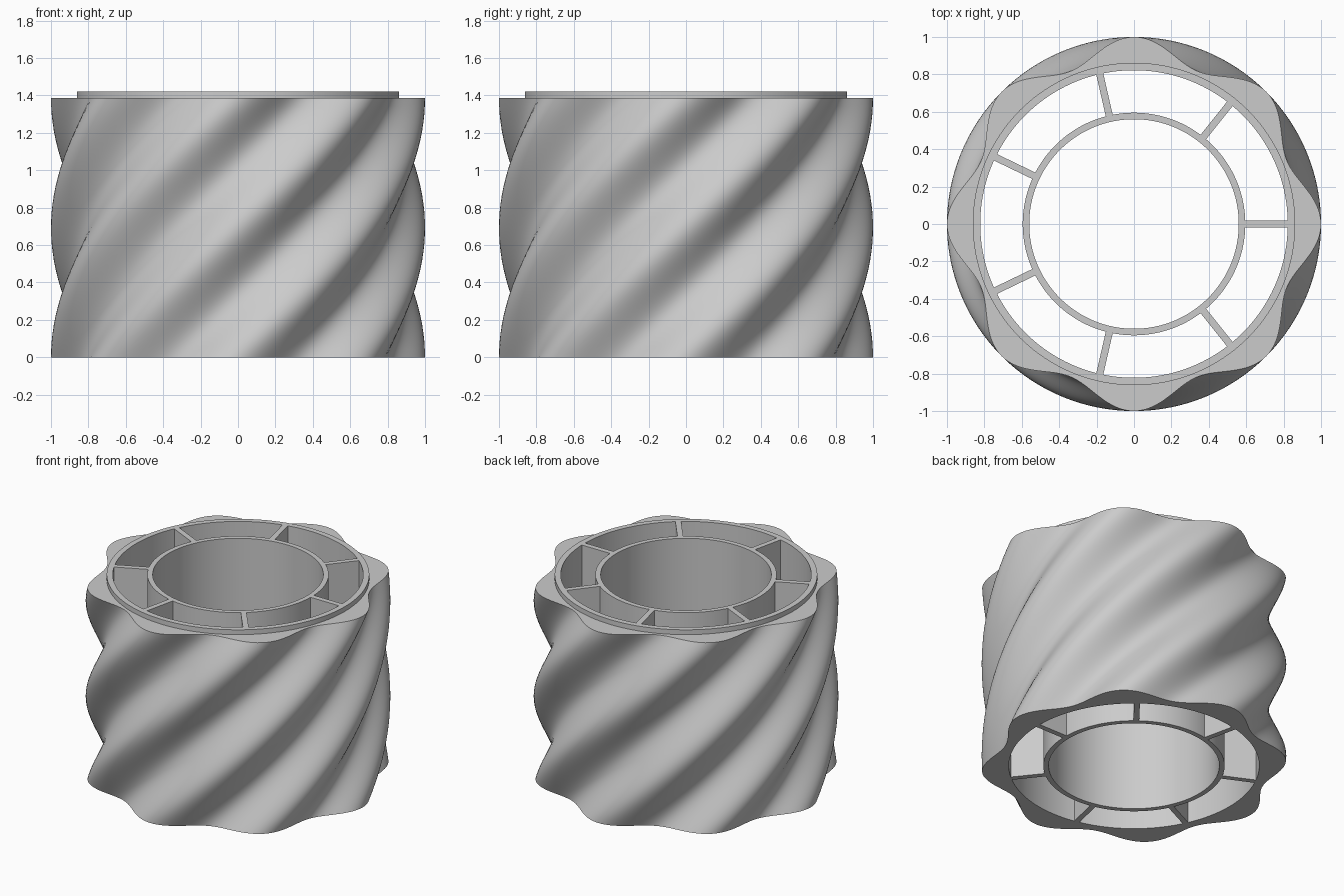
import bpy
import bmesh
from math import cos, sin, pi, tau, radians
from mathutils import Matrix

if "Cube" in bpy.data.objects:
    bpy.data.objects.remove(bpy.data.objects["Cube"], do_unlink=True)

SEGMENTS = 256
LOBES = 8
RIBS = 7
BODY_TOP = 1.385
TOP = 1.42
TWIST = pi / 2          # total turn of the lobes from bottom to top
LAYERS = 32

grey = bpy.data.materials.new("Plain grey")
grey.use_nodes = True
grey.diffuse_color = (0.6, 0.6, 0.6, 1)
grey.node_tree.nodes["Principled BSDF"].inputs["Base Color"].default_value = (0.6, 0.6, 0.6, 1)


def finish(bm, name, smooth=True):
    """Turn a bmesh into a named, coloured object."""
    bmesh.ops.recalc_face_normals(bm, faces=bm.faces)
    mesh = bpy.data.meshes.new(name)
    bm.to_mesh(mesh)
    bm.free()
    mesh.materials.append(grey)
    obj = bpy.data.objects.new(name, mesh)
    bpy.context.collection.objects.link(obj)
    if smooth:
        bpy.ops.object.select_all(action='DESELECT')
        obj.select_set(True)
        bpy.context.view_layer.objects.active = obj
        bpy.ops.object.shade_smooth_by_angle(angle=radians(30))
    return obj


def closed_shell(name, rows, shift=0):
    """Loft (radius, wave, z, turn) rows into a tube wall; the last row joins the first."""
    bm = bmesh.new()
    loops = []
    for radius, wave, z, turn in rows:
        loop = []
        for i in range(SEGMENTS):
            a = tau * i / SEGMENTS
            r = radius + wave * cos(LOBES * a)
            loop.append(bm.verts.new((r * cos(a + turn), r * sin(a + turn), z)))
        loops.append(loop)
    for k, low in enumerate(loops):
        last = k == len(loops) - 1
        high = loops[0] if last else loops[k + 1]
        s = shift if last else 0
        for i in range(SEGMENTS):
            j = i + 1
            bm.faces.new((low[i], low[j % SEGMENTS],
                          high[(j + s) % SEGMENTS], high[(i + s) % SEGMENTS]))
    return finish(bm, name)


# Twisted lobed body with its raised collar and open bore
body_rows = [(0.9425, 0.0575, BODY_TOP * k / LAYERS, TWIST * k / LAYERS)
             for k in range(LAYERS + 1)]
body_rows += [(r, 0, z, TWIST) for r, z in
              ((0.862, BODY_TOP), (0.862, TOP), (0.822, TOP), (0.822, 0))]
closed_shell("twisted_body", body_rows, SEGMENTS // 4)

# Inner sleeve
closed_shell("inner_sleeve", [(r, 0, z, 0) for r, z in
                              ((0.595, 0), (0.595, TOP), (0.56, TOP), (0.56, 0))])

# Radial ribs joining the sleeve to the body
RIB_IN, RIB_OUT, RIB_WIDTH = 0.59, 0.825, 0.038
for k in range(RIBS):
    bm = bmesh.new()
    place = (Matrix.Rotation(tau * k / RIBS, 4, 'Z')
             @ Matrix.Translation(((RIB_IN + RIB_OUT) / 2, 0, TOP / 2))
             @ Matrix.Diagonal((RIB_OUT - RIB_IN, RIB_WIDTH, TOP, 1)))
    bmesh.ops.create_cube(bm, size=1, matrix=place)
    finish(bm, f"rib_{k + 1}", smooth=False)
